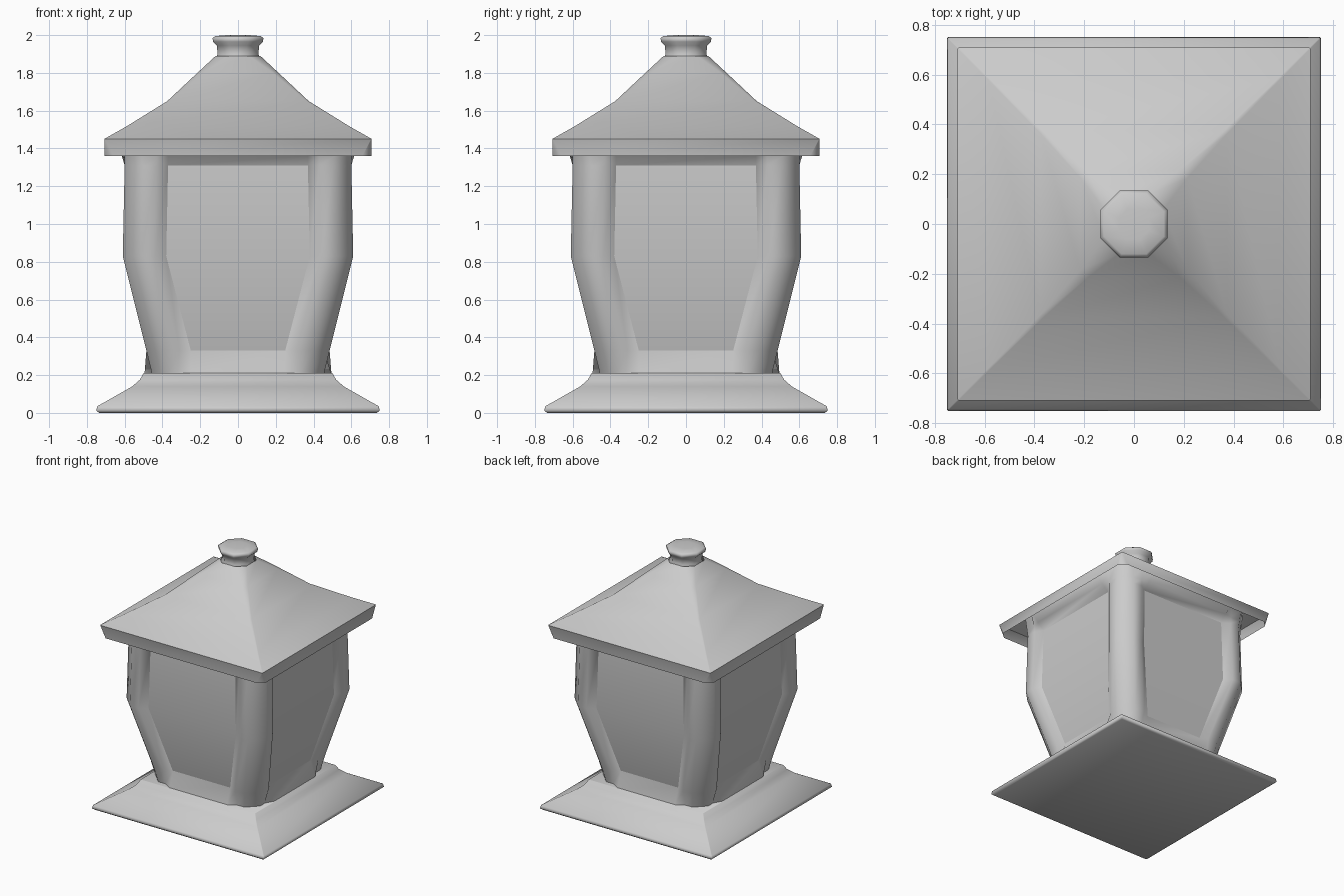
import bpy, math

if "Cube" in bpy.data.objects:
    bpy.data.objects.remove(bpy.data.objects["Cube"])


def make(name, verts, faces, angle=50):
    me = bpy.data.meshes.new(name)
    me.from_pydata(verts, [], faces)
    me.update()
    ob = bpy.data.objects.new(name, me)
    bpy.context.collection.objects.link(ob)
    bpy.ops.object.select_all(action='DESELECT')
    ob.select_set(True)
    bpy.context.view_layer.objects.active = ob
    bpy.ops.object.shade_smooth_by_angle(angle=math.radians(angle))
    return ob


def four_sides(side, z):
    """Turn one side's (along, outward) points into a full counter-clockwise ring."""
    ring = []
    for k in range(4):
        a = k * math.pi / 2
        c, s = math.cos(a), math.sin(a)
        # the first side faces -y
        ring += [(u * c + w * s, u * s - w * c, z) for u, w in side]
    return ring


def square_ring(z, half, cut=0.004):
    return four_sides([(-half + cut, half), (half - cut, half)], z)


def loft(rings, skip=lambda row, i: False):
    n = len(rings[0])
    verts = [v for r in rings for v in r]
    faces = [(r * n + i, r * n + (i + 1) % n, (r + 1) * n + (i + 1) % n, (r + 1) * n + i)
             for r in range(len(rings) - 1) for i in range(n) if not skip(r, i)]
    return verts, faces


# Flared square base
rings = [square_ring(z, h) for z, h in
         [(0, .735), (.012, .75), (.035, .745), (.14, .56), (.175, .52), (.21, .50)]]
v, f = loft(rings)
n = len(rings[0])
f += [tuple(reversed(range(n))), tuple(range(len(v) - n, len(v)))]
make("base", v, f, 75)

# Lantern body: z, post face, corner cut, panel half width, panel depth, return width
LEVELS = [(.205, .455, .08, .25, .495, .07),
          (.33, .485, .09, .25, .455, .06),
          (.83, .61, .095, .38, .57, .06),
          (1.31, .60, .095, .37, .56, .06),
          (1.36, .602, .09, .37, .615, .06),
          (1.45, .61, .09, .37, .70, .06),
          (1.50, .61, .09, .37, .60, .06)]
rings = []
for z, h, cut, g, d, r in LEVELS:
    half = [(-h + cut, h), (-g - r, h), (-g, d)]
    rings.append(four_sides(half + [(-u, w) for u, w in reversed(half)], z))

# Frame with four openings
v, f = loft(rings, lambda row, i: i % 6 == 2 and row in (1, 2))
make("lantern_frame", v, f, 80)

# Recessed panes
for k, side in enumerate(("front", "right", "back", "left")):
    pv = [rings[r][k * 6 + j] for r in (1, 2, 3) for j in (2, 3)]
    make(side + "_pane", pv, [(0, 1, 3, 2), (2, 3, 5, 4)])

# Hollow hipped roof with fascia, corners nipped at the lower edge
rings = [square_ring(*p) for p in
         [(1.36, .708, .05), (1.45, .708, .004), (1.52, .585, .006), (1.65, .375, .012),
          (1.80, .215, .03), (1.89, .118, .06)]]
v, f = loft(rings)
make("roof", v, f)

# Octagonal finial
cap = []
for z, h in [(1.86, .12), (1.90, .108), (1.945, .112), (1.965, .132), (1.985, .135),
             (1.995, .12), (2.0, .06)]:
    R = h / math.cos(math.pi / 8)
    cap.append([(R * math.cos((i + .5) * math.pi / 4), R * math.sin((i + .5) * math.pi / 4), z)
                for i in range(8)])
v, f = loft(cap)
f.append(tuple(range(len(v) - 8, len(v))))
make("finial", v, f, 75)
